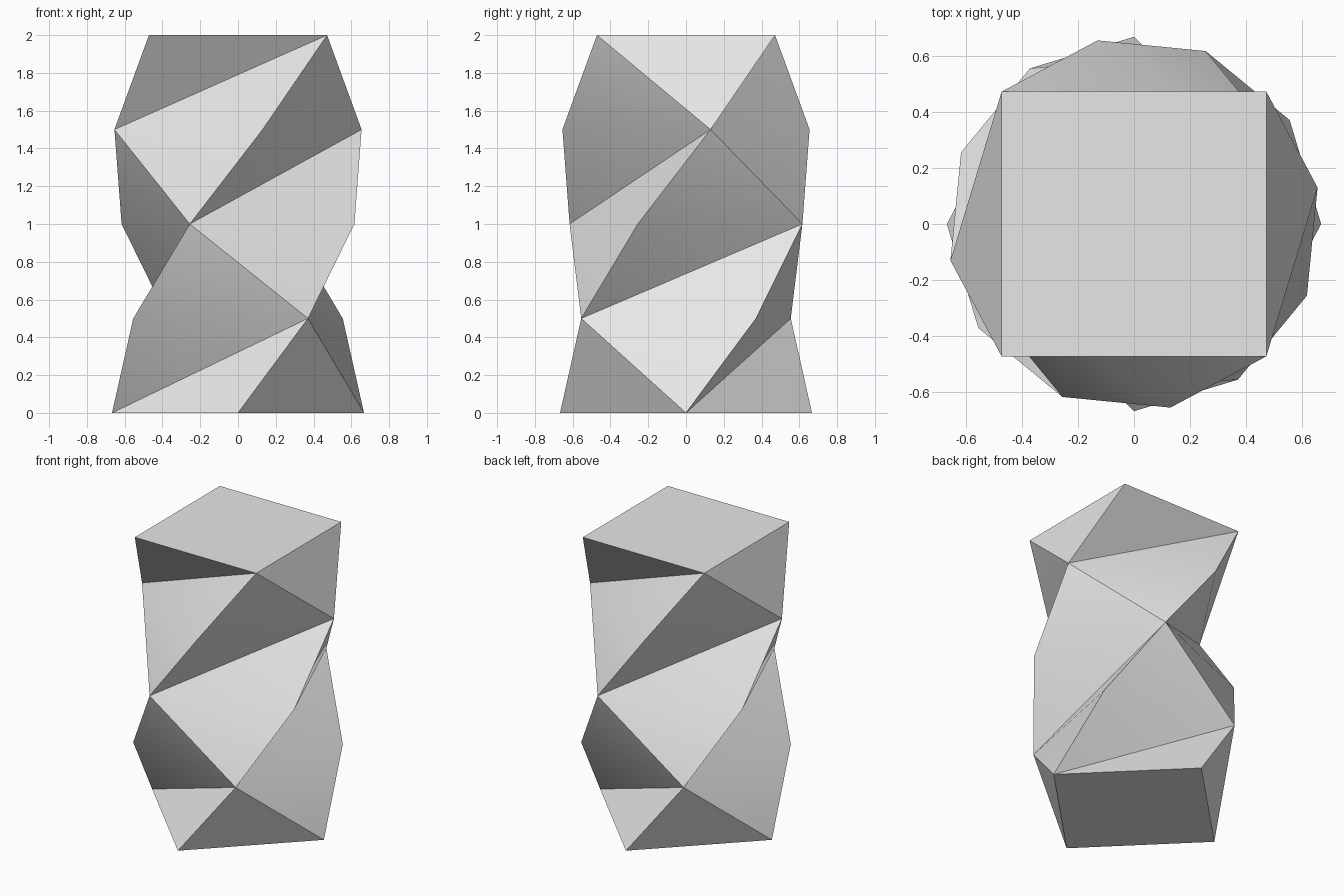
import bpy
import bmesh
from math import cos, sin, radians

LEVELS, SIDES = 4, 4
HEIGHT, RADIUS = 2.0, 0.667
START, STEP = radians(-90), radians(33.75)

cube = bpy.data.objects.get("Cube")
if cube:
    bpy.data.objects.remove(cube, do_unlink=True)

# Plain grey material
grey = bpy.data.materials.new("light grey")
grey.use_nodes = True
colour = (0.8, 0.8, 0.8, 1.0)
grey.diffuse_color = colour
grey.node_tree.nodes["Principled BSDF"].inputs["Base Color"].default_value = colour

# Square rings, each turned a little further than the one below
bm = bmesh.new()
rings = []
for i in range(LEVELS + 1):
    ring = []
    for k in range(SIDES):
        a = START + STEP * i + radians(360 / SIDES) * k
        ring.append(bm.verts.new((RADIUS * cos(a), RADIUS * sin(a), HEIGHT * i / LEVELS)))
    rings.append(ring)

# Sides, with diagonals alternating like a checkerboard
for i in range(LEVELS):
    low, high = rings[i], rings[i + 1]
    for k in range(SIDES):
        n = (k + 1) % SIDES
        a, b, c, d = low[k], low[n], high[n], high[k]
        if (i + k) % 2 == 0:
            triangles = ((a, b, d), (b, c, d))
        else:
            triangles = ((a, b, c), (a, c, d))
        for tri in triangles:
            bm.faces.new(tri)

# Bottom and top caps
bm.faces.new(rings[0][::-1])
bm.faces.new(rings[-1])

mesh = bpy.data.meshes.new("twisted_column")
bm.to_mesh(mesh)
bm.free()
mesh.materials.append(grey)
column = bpy.data.objects.new("twisted_column", mesh)
bpy.context.collection.objects.link(column)

# Soften only the shallow folds
bpy.ops.object.select_all(action='DESELECT')
column.select_set(True)
bpy.context.view_layer.objects.active = column
bpy.ops.object.shade_smooth_by_angle(angle=radians(30))
